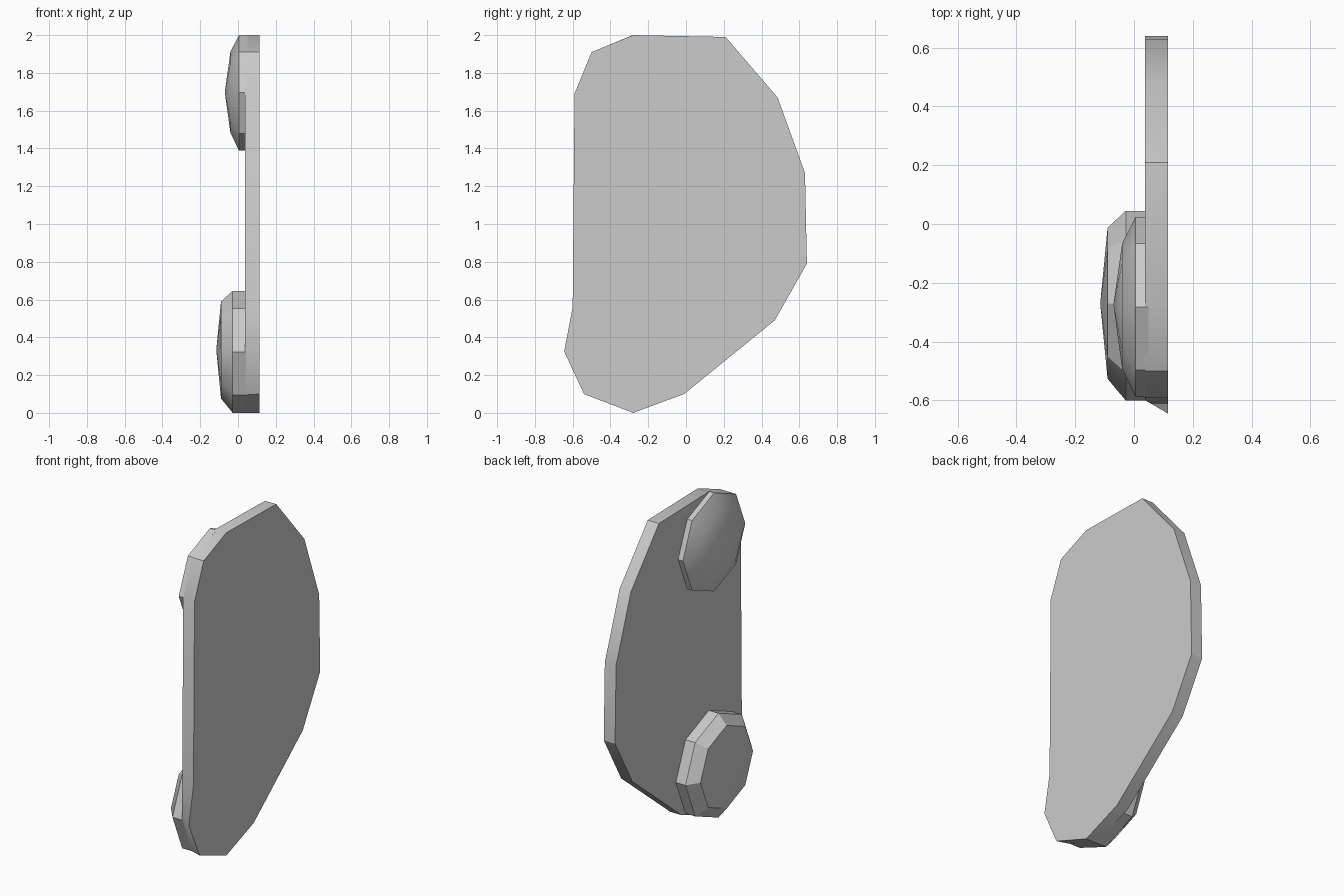
import bpy, bmesh, math

cube = bpy.data.objects.get("Cube")
if cube:
    bpy.data.objects.remove(cube, do_unlink=True)

grey = bpy.data.materials.new("plain grey")
grey.use_nodes = True
colour = (0.6, 0.6, 0.6, 1)
grey.diffuse_color = colour
grey.node_tree.nodes["Principled BSDF"].inputs["Base Color"].default_value = colour


def loft(name, rings, apex=None):
    """Join equal-length rings of points into a closed solid."""
    bm = bmesh.new()
    loops = [[bm.verts.new(p) for p in ring] for ring in rings]
    n = len(loops[0])
    for a, b in zip(loops, loops[1:]):
        for i in range(n):
            j = (i + 1) % n
            bm.faces.new((a[i], a[j], b[j], b[i]))
    bm.faces.new(loops[0])
    if apex:
        tip = bm.verts.new(apex)
        for i in range(n):
            bm.faces.new((loops[-1][i], loops[-1][(i + 1) % n], tip))
    else:
        bm.faces.new(loops[-1])
    bmesh.ops.recalc_face_normals(bm, faces=bm.faces)
    mesh = bpy.data.meshes.new(name)
    bm.to_mesh(mesh)
    bm.free()
    mesh.materials.append(grey)
    obj = bpy.data.objects.new(name, mesh)
    bpy.context.collection.objects.link(obj)
    bpy.ops.object.select_all(action='DESELECT')
    obj.select_set(True)
    bpy.context.view_layer.objects.active = obj
    bpy.ops.object.shade_smooth_by_angle(angle=math.radians(30))


def octagon(x, y, z, r):
    return [(x, y + r * math.cos(i * math.pi / 4), z + r * math.sin(i * math.pi / 4))
            for i in range(8)]


# Flat plate, its lower front edge flaring away from the lower boss
outline = [(-0.28, 2), (0.21, 1.99), (0.485, 1.67), (0.63, 1.27), (0.64, 0.79),
           (0.47, 0.49), (-0.01, 0.1), (-0.28, 0), (-0.54, 0.1), (-0.645, 0.325),
           (-0.6, 0.56), (-0.59, 1.69), (-0.5, 1.91)]
flare = {8: (-0.506, 0.095), 9: (-0.6, 0.325)}
inner = [flare.get(i, p) for i, p in enumerate(outline)]
loft("plate", [[(0.115, y, z) for y, z in outline], [(0.038, y, z) for y, z in inner]])

# Domed upper boss
loft("upper_boss", [octagon(0.05, -0.282, 1.695, 0.305),
                    octagon(0.005, -0.282, 1.695, 0.305),
                    octagon(-0.04, -0.28, 1.697, 0.215)], (-0.07, -0.275, 1.697))

# Bevelled lower boss with a shallow raised centre
loft("lower_boss", [octagon(0.05, -0.278, 0.323, 0.323),
                    octagon(-0.028, -0.278, 0.323, 0.323),
                    octagon(-0.09, -0.27, 0.333, 0.257)], (-0.115, -0.27, 0.333))
